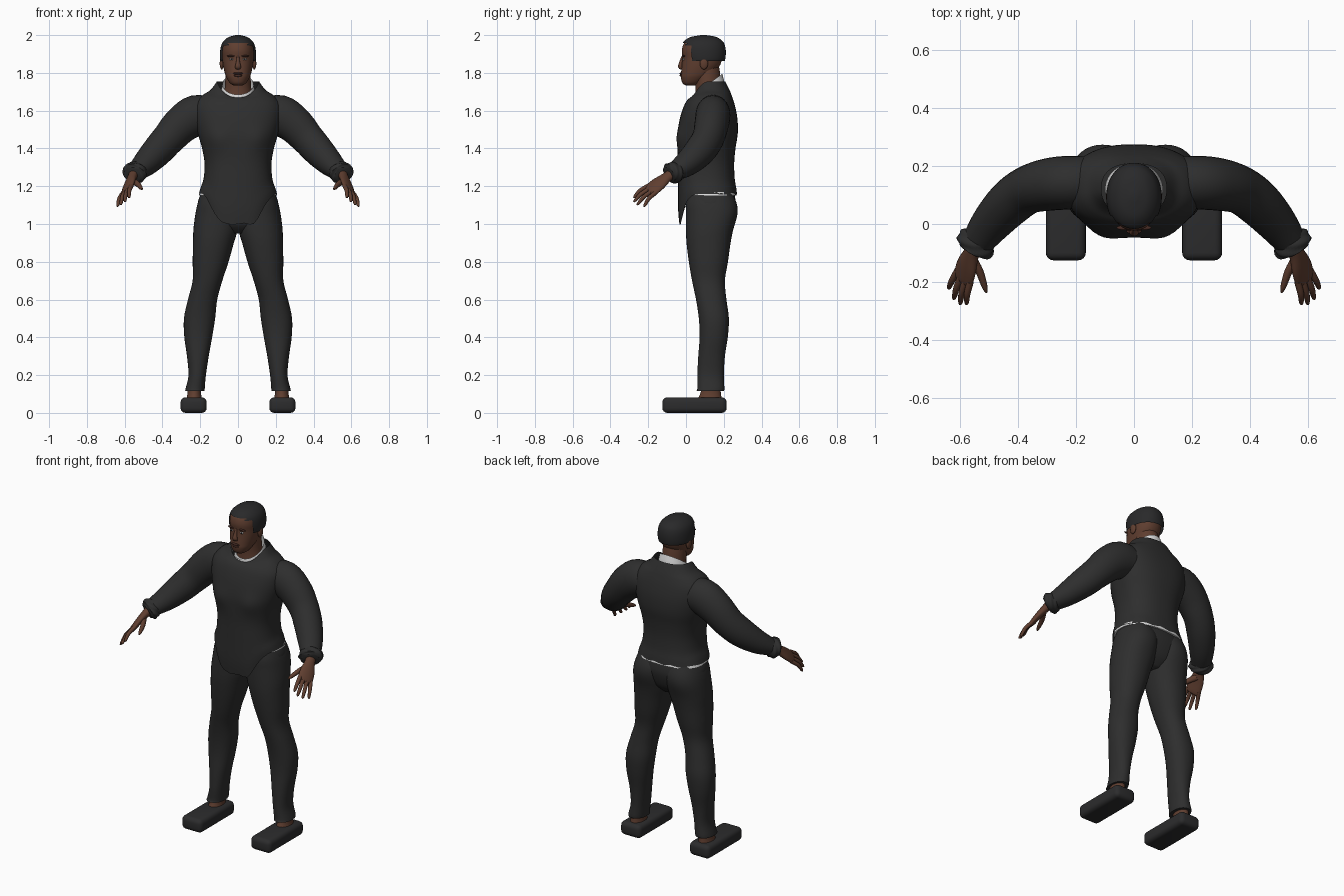
import bpy, bmesh, math
from mathutils import Vector

if "Cube" in bpy.data.objects:
    bpy.data.objects.remove(bpy.data.objects["Cube"])


def material(name, r, g, b):
    m = bpy.data.materials.new(name)
    m.use_nodes = True
    m.diffuse_color = (r, g, b, 1)
    m.node_tree.nodes["Principled BSDF"].inputs["Base Color"].default_value = (r, g, b, 1)
    return m


CLOTH = material("charcoal cloth", .027, .027, .027)
HAIR = material("black hair", .022, .022, .023)
SOLE = material("dark rubber", .025, .025, .026)
SKIN = material("brown skin", .115, .048, .029)
LIP = material("dark brown", .065, .026, .019)
WHITE = material("white linen", .75, .75, .75)


def finish(name, bm, mat, mirror=False):
    bmesh.ops.recalc_face_normals(bm, faces=bm.faces)
    me = bpy.data.meshes.new(name)
    bm.to_mesh(me)
    bm.free()
    me.materials.append(mat)
    me.shade_smooth()
    me.set_sharp_from_angle(angle=math.radians(50))
    ob = bpy.data.objects.new(name, me)
    bpy.context.collection.objects.link(ob)
    if mirror:
        ob.modifiers.new("mirror", "MIRROR")
    return ob


def spline(rows, steps):
    """Smooth curve through rows of values."""
    out = []
    for i in range(len(rows) - 1):
        a, b, c, d = (rows[max(0, min(len(rows) - 1, i + k))] for k in (-1, 0, 1, 2))
        for s in range(steps):
            t = s / steps
            out.append([q + t / 2 * (r - p + t * (2*p - 5*q + 4*r - e + t * (3*(q - r) + e - p)))
                        for p, q, r, e in zip(a, b, c, d)])
    return out + [list(rows[-1])]


def skin_rings(rings, caps):
    bm = bmesh.new()
    vs = [[bm.verts.new(p) for p in ring] for ring in rings]
    n = len(rings[0])
    for a, b in zip(vs, vs[1:]):
        for i in range(n):
            j = (i + 1) % n
            bm.faces.new((a[i], a[j], b[j], b[i]))
    if caps:
        bm.faces.new(vs[0])
        bm.faces.new(vs[-1])
    return bm


def oval(i, n, power):
    a = math.tau * i / n
    c, s = math.cos(a), math.sin(a)
    return (math.copysign(abs(c) ** (2 / power), c), math.copysign(abs(s) ** (2 / power), s))


def loft(rows, power=2, sides=40, steps=4, caps=True, warp=None):
    """Level rings; each row is z, left x, right x, front y, back y."""
    rings = []
    for z, x0, x1, y0, y1 in spline(rows, steps):
        ring = []
        for i in range(sides):
            c, s = oval(i, sides, power)
            p = Vector(((x0 + x1) / 2 + c * (x1 - x0) / 2, (y0 + y1) / 2 + s * (y1 - y0) / 2, z))
            ring.append(warp(p, s) if warp else p)
        rings.append(ring)
    return skin_rings(rings, caps)


def centred(rows):
    return [(z, -w, w, y0, y1) for z, w, y0, y1 in rows]


def tube(rows, wide=(0, 0, 1), sides=20, steps=4, ruffle=0):
    """Rings square to a path; each row is x, y, z, wide radius, thin radius."""
    pts = spline(rows, steps)
    rings = []
    for k, (x, y, z, rw, rt) in enumerate(pts):
        t = (Vector(pts[min(k + 1, len(pts) - 1)][:3]) - Vector(pts[max(k - 1, 0)][:3])).normalized()
        u = Vector(wide)
        u = (u - t * u.dot(t)).normalized()
        v = t.cross(u)
        ring = []
        for i in range(sides):
            a = math.tau * i / sides
            w = 1 + ruffle * math.sin(5 * a + k)
            ring.append(Vector((x, y, z)) + u * math.cos(a) * rw * w + v * math.sin(a) * rt * w)
        rings.append(ring)
    return skin_rings(rings, True)


def blob(name, centre, size, mat, mirror=False):
    bm = bmesh.new()
    bmesh.ops.create_uvsphere(bm, u_segments=16, v_segments=10, radius=1)
    for v in bm.verts:
        v.co = Vector(centre) + v.co * Vector(size)
    finish(name, bm, mat, mirror)


# Sweater: scooped neckline, chest swell and a front tail below the hem
def drape(p, s):
    front = max(0, -s)
    if p.z > 1.6:
        p.z -= .08 * front ** 2 * ((p.z - 1.6) / .15) ** 2
    if s < 0:
        near = ((abs(p.x) - .11) / .06) ** 2 + ((p.z - 1.45) / .06) ** 2
        p.y -= .014 * math.exp(-near)
    if p.z < 1.25:
        tail = max(0, min(1, (.2 - abs(p.x)) / .13)) if s < 0 else 0
        drop = .16 * tail * tail * (3 - 2 * tail)
        p.z -= drop * (1.25 - p.z) / .09
        p.z += .006 * math.sin(p.x * 60) * (1.25 - p.z if p.z > 1.15 else .1) * 8
    return p


body = [(1.16, .207, -.035, .27), (1.19, .198, -.042, .266), (1.24, .182, -.042, .258),
        (1.32, .177, -.042, .255), (1.4, .19, -.045, .262), (1.48, .213, -.045, .274),
        (1.56, .23, -.032, .272), (1.63, .228, -.01, .258), (1.68, .19, .008, .242),
        (1.71, .145, .02, .23), (1.755, .112, .035, .208)]
finish("sweater_body", loft(centred(body), 2.4, 56, caps=False, warp=drape), CLOTH)

# Sleeves with gathered cuffs
finish("sleeves", tube([(.13, .145, 1.575, .09, .085), (.22, .143, 1.575, .108, .092),
                        (.3, .135, 1.525, .1, .09), (.37, .115, 1.45, .089, .083),
                        (.43, .07, 1.383, .083, .08), (.49, .005, 1.32, .068, .07),
                        (.535, -.055, 1.28, .05, .057)], sides=28), CLOTH, True)
finish("cuffs", tube([(.53, -.048, 1.285, .048, .056), (.542, -.064, 1.275, .057, .068),
                      (.552, -.078, 1.265, .056, .066), (.558, -.088, 1.26, .042, .05)],
                     sides=40, ruffle=.05), CLOTH, True)

# Trousers: hips and legs
finish("trouser_hips", loft(centred([(.95, .06, .06, .19), (1.0, .17, .015, .235),
                                     (1.08, .212, .004, .262), (1.14, .205, -.005, .26),
                                     (1.2, .17, 0, .245)]), 2.3), CLOTH)
legs = [(.115, .178, .28, .055, .2), (.13, .176, .277, .06, .203), (.2, .17, .262, .06, .2),
        (.3, .155, .27, .065, .206), (.4, .137, .284, .072, .221), (.5, .121, .286, .068, .227),
        (.6, .11, .265, .053, .214), (.7, .083, .24, .032, .206), (.8, .05, .24, .015, .222),
        (.9, .022, .238, .003, .236), (.97, .002, .236, 0, .25), (1.05, -.005, .226, 0, .272),
        (1.11, -.005, .213, 0, .268), (1.17, .02, .19, .02, .24)]
finish("trouser_legs", loft(legs, 2.2), CLOTH, True)
finish("shirt_hem", loft(centred([(1.15, .207, -.02, .268), (1.17, .203, -.02, .264)]), 2.4), WHITE)

# Ankles and block shoes
finish("ankles", loft([(.07, .19, .275, .06, .19), (.1, .195, .268, .075, .185),
                       (.16, .195, .265, .09, .18)]), SKIN, True)
bm = bmesh.new()
bmesh.ops.create_cube(bm, size=1)
for v in bm.verts:
    v.co = Vector((.235, .045, .041)) + v.co * Vector((.138, .34, .082))
bmesh.ops.bevel(bm, geom=bm.edges[:], offset=.026, segments=4, profile=.5, affect="EDGES")
finish("shoes", bm, SOLE, True)

# Hands: flattened palm, four fingers and a thumb
across = Vector((.63, .57, -.52))
finish("palms", tube([(.55, -.07, 1.268, .03, .026), (.56, -.1, 1.248, .03, .023),
                      (.576, -.145, 1.213, .044, .019), (.588, -.188, 1.178, .045, .015),
                      (.59, -.198, 1.17, .036, .009)], across), SKIN, True)
tips = {"index": (.578, -.278, 1.14), "middle": (.6, -.278, 1.118),
        "ring": (.622, -.26, 1.102), "little": (.64, -.224, 1.093)}
for k, (finger, tip) in enumerate(tips.items()):
    base = Vector((.586, -.18, 1.184)) + across * (k - 1.5) * .023
    tip = Vector(tip)
    bend = base.lerp(tip, .5) + Vector((.004, -.004, .006))
    rows = [(*base, .012, .012), (*bend, .011, .011), (*base.lerp(tip, .9), .008, .008), (*tip, .003, .003)]
    finish(finger + "_fingers", tube(rows, sides=12), SKIN, True)
finish("thumbs", tube([(.56, -.12, 1.228, .02, .018), (.532, -.165, 1.212, .015, .014),
                       (.515, -.215, 1.193, .011, .01), (.508, -.236, 1.184, .004, .004)], sides=12), SKIN, True)


# Neck and standing shirt collar, higher at the nape
def collar_rise(p, s):
    if p.z > 1.69:
        p.z += .055 * s
    return p


finish("neck", loft(centred([(1.64, .085, .045, .2), (1.72, .07, .05, .185), (1.8, .066, .04, .18),
                             (1.86, .06, .04, .17)])), SKIN)
finish("shirt_collar", loft(centred([(1.62, .1, .03, .21), (1.68, .093, .032, .206),
                                     (1.74, .082, .04, .192)]), caps=False, warp=collar_rise), WHITE)

# Head and face
finish("head", loft(centred([(1.733, .022, .0, .045), (1.745, .042, -.018, .075), (1.775, .061, -.027, .12),
                             (1.8, .07, -.026, .15), (1.84, .079, -.022, .18), (1.88, .083, -.019, .192),
                             (1.92, .084, -.022, .195), (1.96, .074, -.008, .18), (1.985, .045, .03, .15)]),
                    2.2), SKIN)
finish("nose", tube([(0, -.017, 1.888, .006, .006), (0, -.026, 1.858, .009, .01),
                     (0, -.03, 1.833, .012, .016), (0, -.02, 1.822, .006, .012)], (0, 1, 0)), SKIN)
blob("upper_lip", (0, -.025, 1.797), (.026, .01, .006), LIP)
blob("lower_lip", (0, -.024, 1.786), (.022, .01, .007), LIP)
blob("brows", (.036, -.013, 1.889), (.024, .008, .005), LIP, True)
blob("eyes", (.034, -.0125, 1.872), (.013, .006, .005), WHITE, True)
blob("pupils", (.034, -.0165, 1.872), (.005, .004, .005), HAIR, True)
blob("ears", (.086, .095, 1.85), (.011, .022, .032), SKIN, True)

# Close cropped hair, trimmed around the face and nape
bm = loft(centred([(1.84, .082, -.02, .195), (1.87, .094, -.02, .207), (1.91, .095, -.026, .211),
                   (1.945, .089, -.022, .206), (1.97, .075, -.008, .192), (1.99, .049, .025, .16),
                   (2.0, .012, .08, .108)]), 2.1, 56, 6)


def bare(f):
    c = f.calc_center_median()
    hairline = 1.96 if abs(c.x) < .05 else 1.945
    return c.z < (hairline if c.y < .028 else 1.862)


bmesh.ops.delete(bm, geom=[f for f in bm.faces if bare(f)], context="FACES")
finish("hair", bm, HAIR)
